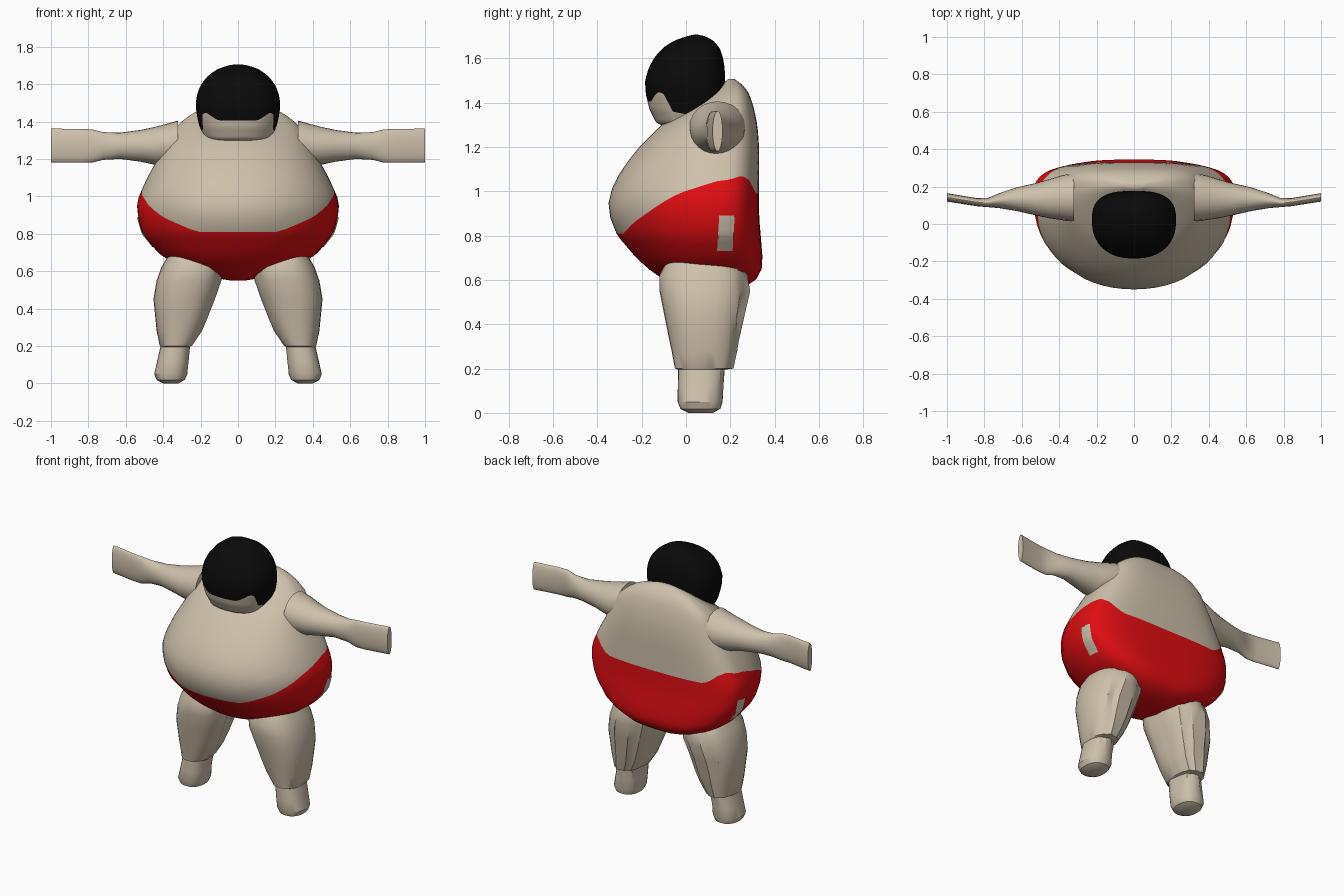
import bpy, bmesh, math, random

if "Cube" in bpy.data.objects:
    bpy.data.objects.remove(bpy.data.objects["Cube"])

random.seed(4)


def material(name, rgb):
    m = bpy.data.materials.new(name)
    m.diffuse_color = (*rgb, 1)
    m.use_nodes = True
    m.node_tree.nodes["Principled BSDF"].inputs["Base Color"].default_value = m.diffuse_color
    return m


SKIN = material("skin", (0.62, 0.53, 0.41))
RED = material("red_cloth", (0.75, 0.004, 0.006))
BLACK = material("black_hair", (0.003, 0.003, 0.003))


def lerp_table(table, k):
    """Linear lookup in rows of (key, values...)."""
    if k <= table[0][0]:
        return table[0][1:]
    for a, b in zip(table, table[1:]):
        if k <= b[0]:
            t = (k - a[0]) / (b[0] - a[0])
            return [p + (q - p) * t for p, q in zip(a[1:], b[1:])]
    return table[-1][1:]


def build(name, rings, mats, split=None, mirror=False, angle=40):
    """Skin closed rings; rows from index split on use the second material."""
    bm = bmesh.new()
    rows = [[bm.verts.new(p) for p in r] for r in rings]
    n = len(rows[0])
    for i, (a, b) in enumerate(zip(rows, rows[1:])):
        for j in range(n):
            k = (j + 1) % n
            f = bm.faces.new((a[j], a[k], b[k], b[j]))
            f.material_index = int(split is not None and i >= split)
    bm.faces.new(rows[0][::-1])
    bm.faces.new(rows[-1]).material_index = int(split is not None)
    bmesh.ops.recalc_face_normals(bm, faces=bm.faces)
    return finish(name, bm, mats, mirror, angle)


def finish(name, bm, mats, mirror=False, angle=40):
    me = bpy.data.meshes.new(name)
    bm.to_mesh(me)
    bm.free()
    ob = bpy.data.objects.new(name, me)
    bpy.context.collection.objects.link(ob)
    for m in mats:
        me.materials.append(m)
    bpy.ops.object.select_all(action='DESELECT')
    ob.select_set(True)
    bpy.context.view_layer.objects.active = ob
    bpy.ops.object.shade_smooth_by_angle(angle=math.radians(angle))
    if mirror:
        ob.modifiers.new("mirror", 'MIRROR')
    return ob


def spow(v, e):
    return math.copysign(abs(v) ** e, v)


def two_tone(name, profile, border, mats, ef, eb, n=64, rows=16):
    """Loft of egg-shaped sections; one row of edges follows the colour border."""
    z0, z1 = profile[0][0], profile[-1][0]
    rings = []
    for i in range(2 * rows + 1):
        ring = []
        for j in range(n):
            phi = 2 * math.pi * j / n              # 0 = front, 180 = back
            deg = math.degrees(phi)
            zb = lerp_table(border, min(deg, 360 - deg))[0]
            if i <= rows:
                z = z0 + (zb - z0) * (1 - math.cos(i / rows * math.pi / 2))
            else:
                z = zb + (z1 - zb) * math.sin((i - rows) / rows * math.pi / 2)
            w, yf, yb, cy = lerp_table(profile, z)
            e = 2 / (ef if math.cos(phi) > 0 else eb)
            c = spow(math.cos(phi), e)
            y = cy - (cy - yf) * c if c > 0 else cy - (yb - cy) * c
            ring.append((w * spow(math.sin(phi), e), y, z))
        rings.append(ring)
    return build(name, rings, mats, split=rows, angle=50)


# Torso: z, half width, front y, back y, y of widest point
BODY = [
    (0.55, 0.04, 0.06, 0.20, 0.13), (0.565, 0.13, -0.01, 0.26, 0.13),
    (0.60, 0.25, -0.10, 0.315, 0.13), (0.65, 0.36, -0.17, 0.342, 0.13),
    (0.70, 0.43, -0.225, 0.345, 0.14), (0.80, 0.51, -0.31, 0.337, 0.14),
    (0.88, 0.533, -0.342, 0.33, 0.14), (0.95, 0.54, -0.35, 0.33, 0.14),
    (1.0, 0.53, -0.34, 0.33, 0.14), (1.1, 0.485, -0.29, 0.33, 0.14),
    (1.2, 0.43, -0.21, 0.33, 0.14), (1.3, 0.375, -0.11, 0.322, 0.15),
    (1.38, 0.325, 0.02, 0.305, 0.18), (1.44, 0.25, 0.11, 0.285, 0.20),
    (1.48, 0.17, 0.16, 0.255, 0.21), (1.505, 0.06, 0.19, 0.22, 0.205),
]
TRUNKS_EDGE = [(0, 0.81), (24, 0.81), (48, 0.89), (70, 0.99), (90, 1.045),
               (115, 1.07), (130, 1.05), (150, 0.99), (180, 0.985)]
two_tone("torso_and_trunks", BODY, TRUNKS_EDGE, (RED, SKIN), 2.1, 3.2)

# Head with hair cap
HEAD = [
    (1.28, 0.12, -0.08, 0.10, 0.0), (1.31, 0.175, -0.135, 0.14, 0.01),
    (1.37, 0.205, -0.165, 0.165, 0.02), (1.44, 0.222, -0.182, 0.175, 0.02),
    (1.50, 0.226, -0.185, 0.177, 0.02), (1.56, 0.215, -0.167, 0.174, 0.03),
    (1.61, 0.19, -0.138, 0.165, 0.035), (1.65, 0.155, -0.10, 0.15, 0.04),
    (1.68, 0.11, -0.052, 0.122, 0.045), (1.698, 0.06, 0.0, 0.09, 0.045),
    (1.706, 0.015, 0.035, 0.055, 0.045),
]
HAIRLINE = [(0, 1.405), (26, 1.405), (48, 1.45), (58, 1.435), (66, 1.36),
            (90, 1.345), (180, 1.33)]
two_tone("head_and_hair", HEAD, HAIRLINE, (SKIN, BLACK), 2.3, 2.8)

# Skin-coloured side openings in the trunks, laid just over the cloth
bm = bmesh.new()
grid = []
for i in range(9):
    z = 0.73 + 0.16 * i / 8
    w, yf, yb, cy = lerp_table(BODY, z)
    row = []
    for j in range(5):
        y = 0.145 + 0.07 * j / 4 + 0.01 * i / 8 - 0.005
        s = max(0, (y - cy) / (yb - cy))
        row.append(bm.verts.new((w * (1 - s ** 3.2) ** (1 / 3.2) + 0.005, y, z)))
    grid.append(row)
for a, b in zip(grid, grid[1:]):
    for j in range(4):
        bm.faces.new((a[j], a[j + 1], b[j + 1], b[j]))
finish("side_opening", bm, (SKIN,), mirror=True)

# Arms: x, low y, high y, low z, high z
ARM = [
    (0.32, 0.015, 0.27, 1.17, 1.405), (0.38, 0.02, 0.262, 1.16, 1.388),
    (0.45, 0.03, 0.24, 1.17, 1.37), (0.52, 0.045, 0.22, 1.185, 1.355),
    (0.63, 0.07, 0.195, 1.20, 1.34), (0.72, 0.085, 0.165, 1.195, 1.343),
    (0.78, 0.09, 0.14, 1.18, 1.358), (0.84, 0.095, 0.138, 1.18, 1.36),
    (1.0, 0.12, 0.165, 1.18, 1.362),
]
rings = []
for x, y0, y1, za, zb in ARM:
    rings.append([(x, (y0 + y1) / 2 + (y1 - y0) / 2 * math.cos(2 * math.pi * k / 24),
                   (za + zb) / 2 + (zb - za) / 2 * math.sin(2 * math.pi * k / 24))
                  for k in range(24)])
build("arm", rings, (SKIN,), mirror=True)

# Legs with stubby feet: z, inner x, outer x, front y, back y
LEG = [
    (0.70, 0.16, 0.33, -0.02, 0.22), (0.68, 0.11, 0.375, -0.09, 0.25),
    (0.62, 0.08, 0.41, -0.12, 0.28), (0.55, 0.085, 0.435, -0.12, 0.285),
    (0.45, 0.12, 0.452, -0.10, 0.265), (0.35, 0.16, 0.442, -0.08, 0.245),
    (0.28, 0.19, 0.435, -0.065, 0.23), (0.20, 0.245, 0.418, -0.05, 0.21),
    (0.195, 0.255, 0.415, -0.035, 0.175), (0.12, 0.262, 0.432, -0.037, 0.17),
    (0.05, 0.27, 0.448, -0.038, 0.165), (0.018, 0.285, 0.435, -0.025, 0.155),
    (0.0, 0.32, 0.40, 0.01, 0.12),
]
N = 28
flutes = [random.uniform(0.88, 1.04) for _ in range(N)]
rings = []
for z, x0, x1, y0, y1 in LEG:
    ring = []
    for k in range(N):
        a = 2 * math.pi * k / N
        e = 0.85
        c, s = spow(math.cos(a), e), spow(math.sin(a), e)
        # rough folds on the back and inner side
        r = flutes[k] * random.uniform(0.96, 1.03) if s - 0.6 * c > 0.45 and 0.1 < z < 0.65 else 1
        ring.append(((x0 + x1) / 2 + (x1 - x0) / 2 * c * r,
                     (y0 + y1) / 2 + (y1 - y0) / 2 * s * r, z))
    rings.append(ring)
build("leg", rings, (SKIN,), mirror=True, angle=32)
